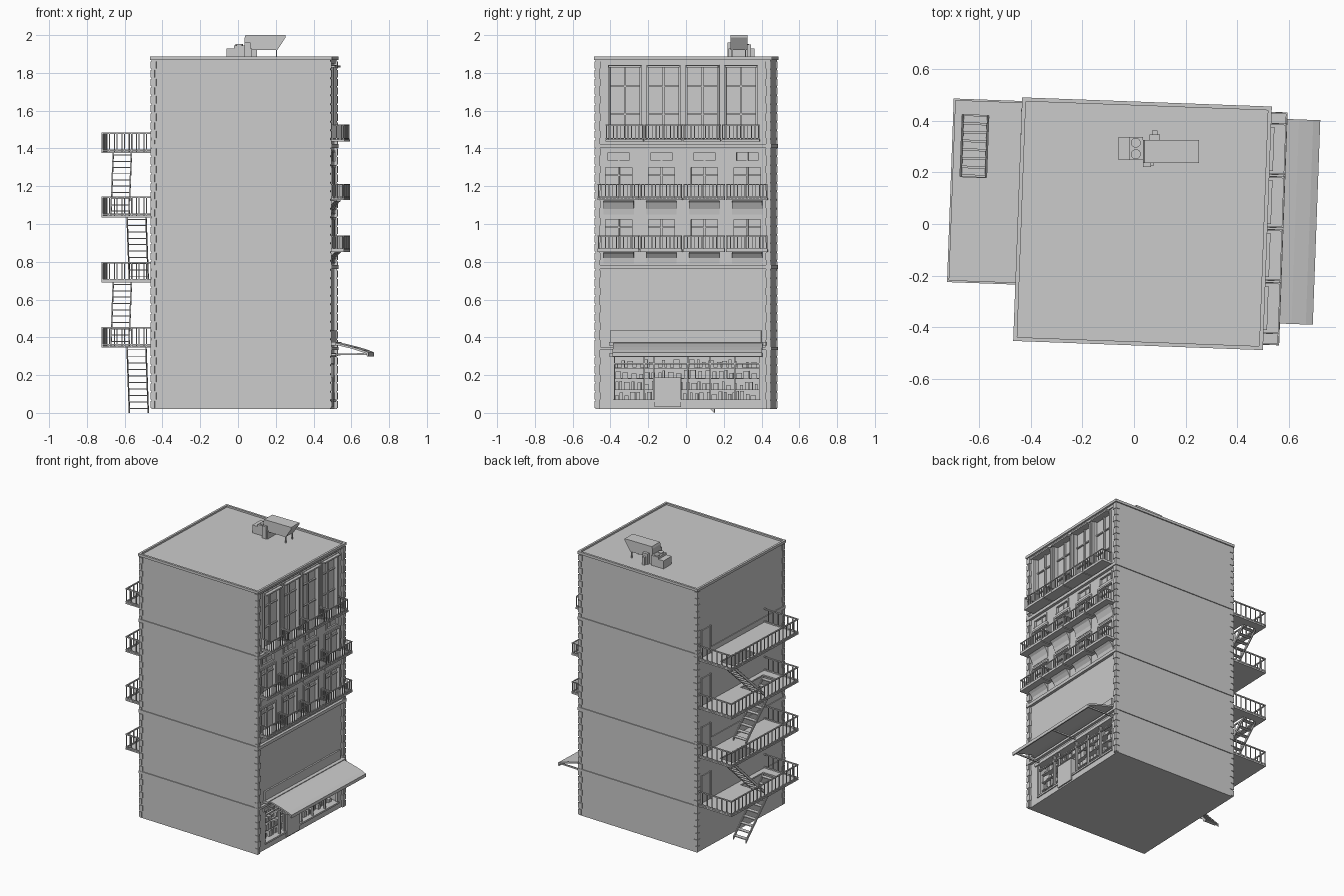
import bpy, bmesh, math, random
from mathutils import Matrix, Vector

if "Cube" in bpy.data.objects:
    bpy.data.objects.remove(bpy.data.objects["Cube"])

random.seed(4)
TURN = Matrix.Translation((0.033, 0.001, 0)) @ Matrix.Rotation(math.radians(-2.1), 4, 'Z')


def box(bm, x0, x1, y0, y1, z0, z1):
    m = Matrix.Translation(((x0 + x1) / 2, (y0 + y1) / 2, (z0 + z1) / 2))
    bmesh.ops.create_cube(bm, size=1, matrix=m @ Matrix.Diagonal((x1 - x0, y1 - y0, z1 - z0, 1)))


def prism(bm, pts, axis, a, b):
    """Extrude an (x,z) profile along y, or a (y,z) profile along x."""
    def co(p, t):
        return Vector((p[0], t, p[1])) if axis == 'y' else Vector((t, p[0], p[1]))
    lo = [bm.verts.new(co(p, a)) for p in pts]
    hi = [bm.verts.new(co(p, b)) for p in pts]
    n = len(pts)
    faces = [bm.faces.new(lo), bm.faces.new(hi[::-1])]
    faces += [bm.faces.new((lo[i], hi[i], hi[(i + 1) % n], lo[(i + 1) % n])) for i in range(n)]
    bmesh.ops.recalc_face_normals(bm, faces=faces)


def railing(bm, path, z, h, gap, t):
    """Top and bottom rails with evenly spaced bars along an axis-aligned path."""
    r = t / 2
    for (xa, ya), (xb, yb) in zip(path, path[1:]):
        for zz in (z + h - t, z + 0.012):
            box(bm, min(xa, xb) - r, max(xa, xb) + r, min(ya, yb) - r, max(ya, yb) + r, zz, zz + t)
        n = max(1, round(math.hypot(xb - xa, yb - ya) / gap))
        for i in range(n + 1):
            x, y = xa + (xb - xa) * i / n, ya + (yb - ya) * i / n
            box(bm, x - r * .7, x + r * .7, y - r * .7, y + r * .7, z, z + h - t)


def finish(name, bm, turned=True):
    if turned:
        bm.transform(TURN)
    me = bpy.data.meshes.new(name)
    bm.to_mesh(me)
    bm.free()
    ob = bpy.data.objects.new(name, me)
    bpy.context.collection.objects.link(ob)
    return ob


FACE = 0.463
TALL = [(-1.5 + i) * 0.205 for i in range(4)]
SMALL = [(-1.5 + i) * 0.227 for i in range(4)]

# Main block, with window and shop recesses cut into the street face
bm = bmesh.new()
box(bm, -0.475, FACE, -0.463, 0.463, 0.02, 1.874)
walls = finish("walls", bm)
bm = bmesh.new()
for v in TALL:
    box(bm, 0.445, 0.6, v - .08, v + .08, 1.445, 1.83)
for v in SMALL:
    for z0, z1 in ((1.13, 1.305), (0.86, 1.03)):
        box(bm, 0.445, 0.6, v - .073, v + .073, z0, z1)
    box(bm, 0.452, 0.6, v - .063, v + .063, 1.335, 1.385)
box(bm, 0.37, 0.6, -0.37, 0.41, 0.07, 0.295)
cutter = finish("recess_cutter", bm)
cutter.hide_render = True
cutter.hide_set(True)
mod = walls.modifiers.new("recesses", 'BOOLEAN')
mod.object = cutter
mod.solver = 'EXACT'

# Edge pilasters on the street face and corner quoins
bm = bmesh.new()
for s in (-1, 1):
    box(bm, FACE - .01, 0.475, min(s * .44, s * .463), max(s * .44, s * .463), 0.02, 1.874)
    for u in (-0.475, 0.475):
        for i in range(40):
            w = 0.026 if i % 2 else 0.018
            z = 0.025 + i * 0.0461
            x0, x1 = sorted((u + math.copysign(.004, u), u - math.copysign(w, u)))
            y0, y1 = sorted((s * .467, s * (.463 - w)))
            box(bm, x0, x1, y0, y1, z, z + 0.038)
finish("corner_quoins", bm)

# String courses and roof parapet
bm = bmesh.new()
for z0, z1 in ((.334, .350), (.762, .784), (1.403, 1.424)):
    box(bm, -0.480, -0.47, -0.469, 0.469, z0, z1)
    box(bm, 0.455, 0.482, -0.469, 0.469, z0, z1)
    for s in (-1, 1):
        box(bm, -0.475, 0.47, min(s * .455, s * .469), max(s * .455, s * .469), z0, z1)
finish("string_courses", bm)
bm = bmesh.new()
for x0, x1 in ((-.483, -.468), (.468, .483)):
    box(bm, x0, x1, -0.471, 0.471, 1.868, 1.886)
for y0, y1 in ((-.471, -.456), (.456, .471)):
    box(bm, -0.468, 0.468, y0, y1, 1.868, 1.886)
box(bm, 0.45, 0.47, -0.46, 0.46, 1.85, 1.874)
finish("parapet", bm)

# Window frames, glazing bars, ledges and corbels
bm = bmesh.new()


def window(v, w, z0, z1, out, bars):
    for s in (-1, 1):
        box(bm, 0.45, out, min(v + s * w, v + s * (w - .012)), max(v + s * w, v + s * (w - .012)), z0, z1)
    box(bm, 0.45, out, v - w + .012, v + w - .012, z1 - .012, z1)
    box(bm, 0.444, 0.456, v - .005, v + .005, z0, z1 - .012)
    for f in bars:
        z = z0 + (z1 - z0) * f
        box(bm, 0.444, 0.455, v - w + .012, v + w - .012, z - .004, z + .004)


for v in TALL:
    window(v, 0.09, 1.44, 1.842, 0.474, (.35, .72))
    box(bm, 0.46, 0.496, v - .085, v + .085, 1.828, 1.838)
for v in SMALL:
    window(v, 0.082, 1.13, 1.312, 0.470, (.7,))
    window(v, 0.082, 0.86, 1.037, 0.470, (.7,))
    window(v, 0.068, 1.33, 1.39, 0.468, ())
    for z0, z1 in ((1.05, 1.125), (0.79, 0.852)):
        prism(bm, [(.455, z0), (.466, z0), (.47, z0 + .03), (.485, z1 - .012), (.5, z1), (.455, z1)],
              'y', v - .08, v + .08)
finish("window_frames", bm)

# Street balconies
bm = bmesh.new()
for row, z, w, h in ((TALL, 1.437, .1, .09), (SMALL, 1.127, .11, .086), (SMALL, .853, .11, .086)):
    for v in row:
        box(bm, 0.455, 0.545, v - w, v + w, z, z + .011)
        railing(bm, [(.465, v - w + .004), (.541, v - w + .004), (.541, v + w - .004), (.465, v + w - .004)],
                z, h, .02, .006)
finish("street_balconies", bm)

# Shopfront: frame, mullions, door, shelves and goods
bm = bmesh.new()
for v in (-.37, -.21, -.16, 0.02, 0.14, 0.27, 0.402):
    box(bm, 0.447, 0.462, v, v + .008, 0.07, 0.295)
box(bm, 0.447, 0.462, -0.37, 0.41, 0.255, 0.263)
box(bm, 0.455, 0.472, -0.39, 0.42, 0.295, 0.318)
box(bm, 0.455, 0.470, -0.37, 0.41, 0.058, 0.07)
box(bm, 0.440, 0.472, -0.15, -0.01, 0.03, 0.187)
finish("shopfront", bm)
bm = bmesh.new()
for z in (.12, .18, .235):
    box(bm, 0.37, 0.43, -0.37, 0.41, z, z + .005)
for z in (.07, .125, .185, .24):
    v = -0.36
    while v < 0.38:
        w = random.uniform(.012, .03)
        box(bm, random.uniform(.385, .4), random.uniform(.415, .435), v, v + w, z, z + random.uniform(.02, .045))
        v += w + random.uniform(.004, .02)
finish("shop_goods", bm)

# Sign board above the shop, awning and its brackets
bm = bmesh.new()
box(bm, 0.455, 0.474, -0.385, 0.415, 0.365, 0.437)
finish("sign_board", bm)
bm = bmesh.new()
prism(bm, [(.46, .376), (.52, .366), (.59, .349), (.645, .332), (.672, .320), (.672, .298),
           (.664, .298), (.660, .314), (.59, .338), (.52, .355), (.46, .364)], 'y', -.366, .425)
box(bm, 0.455, 0.50, -0.39, 0.442, 0.358, 0.374)
for v in (-.35, 0.03, .405):
    prism(bm, [(.465, .315), (.465, .305), (.662, .306), (.662, .316)], 'y', v, v + .008)
finish("awning", bm)

# Rear fire escape: landings with stair openings, railings and flights
X0, X1, Y0, Y1 = -.747, -.47, -.253, .457
FLOORS = (0.345, 0.690, 1.035, 1.375)
land, rails, flights, doors = (bmesh.new() for _ in range(4))
for i, z in enumerate(FLOORS):
    outer = i % 2 == 1
    u0, u1 = (-.712, -.609) if outer else (-.617, -.510)
    h0, h1 = (.156, .396) if outer else (-.192, .048)
    for b in ((X0, u0, Y0, Y1), (u1, X1, Y0, Y1), (u0, u1, Y0, h0), (u0, u1, h1, Y1)):
        box(land, *b, z, z + .01)
    railing(rails, [(X1, Y1 - .004), (X0 + .004, Y1 - .004), (X0 + .004, Y0 + .004), (X1, Y0 + .004)],
            z, .11, .04, .008)
    # flight rising to this landing
    zb = FLOORS[i - 1] + .01 if i else 0.0
    ya, yb = (.06, .396) if outer else (.13, -.192)
    for u in (u0, u1 - .007):
        prism(flights, [(ya, zb), (ya, zb + .022), (yb, z + .01), (yb, z - .012)], 'x', u, u + .007)
    for k in range(10):
        f = (k + .5) / 10
        y, zz = ya + (yb - ya) * f, zb + (z - zb) * f
        box(flights, u0 + .005, u1 - .005, y - .014, y + .014, zz + .004, zz + .009)
    # landing door with frame
    box(doors, -.481, -.47, .33, .42, z + .01, z + .2)
    box(doors, -.485, -.47, .325, .333, z + .01, z + .205)
    box(doors, -.485, -.47, .417, .425, z + .01, z + .205)
finish("fire_escape_landings", land)
finish("fire_escape_railings", rails)
finish("fire_escape_stairs", flights)
finish("rear_doors", doors)

# Rooftop ventilation unit with duct, fans and legs
bm = bmesh.new()
box(bm, -.06, .035, .247, .336, 1.872, 1.93)
box(bm, -.02, .035, .247, .336, 1.93, 1.945)
box(bm, .035, .075, .225, .325, 1.872, 1.93)
box(bm, .06, .10, .325, .345, 1.872, 1.95)
box(bm, .07, .09, .345, .362, 1.872, 1.93)
box(bm, .035, .065, .22, .24, 1.872, 1.96)
prism(bm, [(.035, 1.92), (.208, 1.92), (.252, 1.988), (.252, 2.0), (.04, 2.0), (.035, 1.985)], 'y', .235, .325)
for y in (.242, .312):
    box(bm, .2, .206, y, y + .006, 1.872, 1.922)
for y in (.27, .314):
    bmesh.ops.create_cone(bm, cap_ends=True, segments=20, radius1=.019, radius2=.019, depth=.01,
                          matrix=Matrix.Translation((.007, y, 1.948)))
finish("roof_unit", bm, turned=False)
